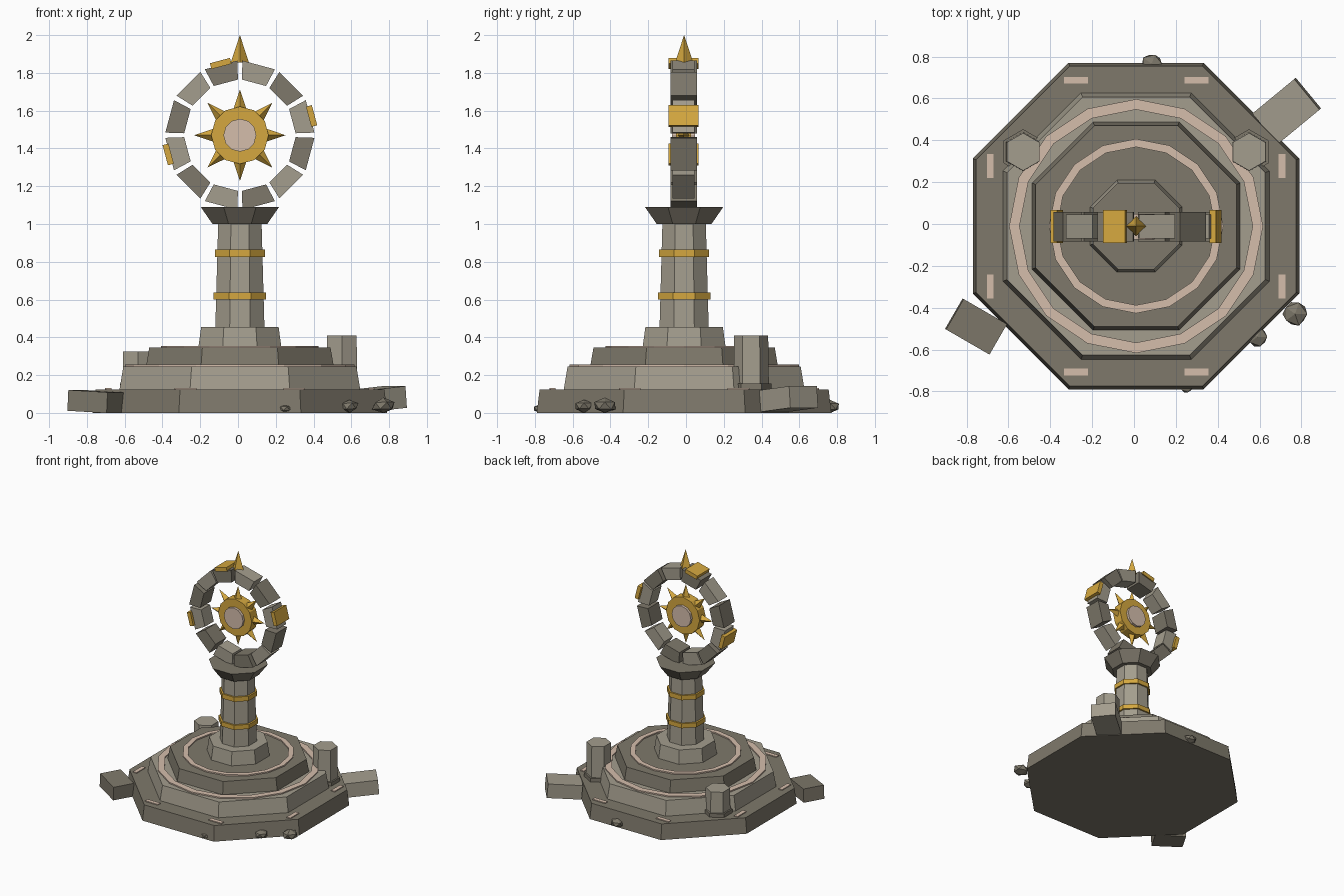
import bpy, bmesh, math, random
from mathutils import Matrix, Vector

if "Cube" in bpy.data.objects:
    bpy.data.objects.remove(bpy.data.objects["Cube"])
random.seed(4)
CENTRE = Vector((0.01, -0.01, 0))
HUB_Z = 1.47
EIGHTH = math.pi / 8


def material(name, rgb):
    m = bpy.data.materials.new(name)
    m.use_nodes = True
    m.diffuse_color = (*rgb, 1)
    m.node_tree.nodes["Principled BSDF"].inputs["Base Color"].default_value = (*rgb, 1)
    return m


DARK = material("dark_stone", (0.21, 0.19, 0.147))
LIGHT = material("light_stone", (0.37, 0.34, 0.27))
GOLD = material("gold", (0.66, 0.39, 0.05))
PALE = material("pale_inlay", (0.66, 0.51, 0.41))


def finish(name, bm, mat, matrix=Matrix(), offset=CENTRE):
    bmesh.ops.remove_doubles(bm, verts=bm.verts, dist=1e-5)
    bm.transform(Matrix.Translation(offset) @ matrix)
    bmesh.ops.recalc_face_normals(bm, faces=bm.faces)
    mesh = bpy.data.meshes.new(name)
    bm.to_mesh(mesh)
    bm.free()
    mesh.materials.append(mat)
    obj = bpy.data.objects.new(name, mesh)
    bpy.context.collection.objects.link(obj)
    return obj


def frustum(name, sides, r1, r2, z1, z2, mat, matrix=Matrix()):
    """Tapered prism from z1 to z2 with a corner on the y axis."""
    bm = bmesh.new()
    bmesh.ops.create_cone(bm, cap_ends=True, segments=sides, radius1=r1, radius2=r2,
                          depth=z2 - z1, matrix=Matrix.Translation((0, 0, (z1 + z2) / 2)))
    return finish(name, bm, mat, matrix)


def octagon(name, a1, a2, z1, z2, mat):
    """Octagonal frustum sized by flat-to-centre distance."""
    k = 1 / math.cos(EIGHTH)
    return frustum(name, 8, a1 * k, a2 * k, z1, z2, mat, Matrix.Rotation(EIGHTH, 4, "Z"))


def box(name, size, mat, matrix, offset=CENTRE):
    bm = bmesh.new()
    bmesh.ops.create_cube(bm, size=1, matrix=Matrix.Diagonal((*size, 1)))
    return finish(name, bm, mat, matrix, offset)


def annulus(name, inner, outer, z1, z2, sides, mat):
    bm = bmesh.new()
    loops = []
    for r, z in ((inner, z1), (outer, z1), (outer, z2), (inner, z2)):
        loops.append([bm.verts.new((r * math.sin(math.tau * i / sides),
                                    r * math.cos(math.tau * i / sides), z))
                      for i in range(sides)])
    for j in range(4):
        a, b = loops[j], loops[(j + 1) % 4]
        for i in range(sides):
            n = (i + 1) % sides
            bm.faces.new((a[i], a[n], b[n], b[i]))
    return finish(name, bm, mat)


# Stepped platform
octagon("lower_step", 0.78, 0.765, 0, 0.125, DARK)
octagon("middle_step", 0.637, 0.617, 0.125, 0.245, LIGHT)
octagon("upper_step", 0.497, 0.48, 0.245, 0.345, DARK)
annulus("middle_inlay_ring", 0.557, 0.607, 0.24, 0.255, 16, PALE)
annulus("upper_inlay_ring", 0.378, 0.417, 0.34, 0.355, 16, PALE)

# Inlay slots on the lower step
for q in range(4):
    turn = Matrix.Rotation(q * math.pi / 2, 4, "Z")
    for side in (-1, 1):
        box(f"inlay_slot_{q}_{side}", (0.115, 0.033, 0.009), PALE,
            turn @ Matrix.Translation((side * 0.288, 0.697, 0.1275)))

# Column
octagon("column_foot", 0.22, 0.205, 0.345, 0.455, LIGHT)
octagon("column_shaft", 0.13, 0.115, 0.455, 1.0, LIGHT)
octagon("lower_band", 0.139, 0.139, 0.6, 0.637, GOLD)
octagon("upper_band", 0.132, 0.132, 0.826, 0.864, GOLD)
octagon("column_capital", 0.145, 0.207, 1.0, 1.09, DARK)

# Broken stone wheel: alternating wedge blocks
HUB = Matrix.Translation((0, -0.003, HUB_Z))
for k in range(12):
    mid = math.radians(15 + 30 * k)
    half = math.radians(13)
    depth = 0.115 if k % 2 == 0 else 0.14
    bm = bmesh.new()
    ring = []
    for r, a in ((0.295, -half), (0.395, -half), (0.395, half), (0.295, half)):
        ring.append(bm.verts.new((r * math.cos(mid + a), -depth / 2, r * math.sin(mid + a))))
    face = bm.faces.new(ring)
    ext = bmesh.ops.extrude_face_region(bm, geom=[face])
    bmesh.ops.translate(bm, vec=(0, depth, 0),
                        verts=[v for v in ext["geom"] if isinstance(v, bmesh.types.BMVert)])
    finish(f"wheel_block_{k}", bm, LIGHT if k % 2 == 0 else DARK, HUB)

# Gold clasps on the wheel rim
for deg in (15, 105, 195):
    box(f"wheel_clasp_{deg}", (0.032, 0.158, 0.11), GOLD,
        HUB @ Matrix.Rotation(-math.radians(deg), 4, "Y") @ Matrix.Translation((0.393, 0, 0)))

# Finial
frustum("top_spike", 4, 0.048, 0, 1.855, 2.0, GOLD)

# Sun emblem
FACE = HUB @ Matrix.Rotation(math.pi / 2, 4, "X")
frustum("sun_disc", 12, 0.152, 0.152, -0.04, 0.04, GOLD, FACE)
frustum("sun_hub", 12, 0.087, 0.087, -0.06, 0.06, PALE, FACE)
for k in range(8):
    frustum(f"sun_ray_{k}", 4, 0.036, 0, 0.135, 0.242, GOLD,
            HUB @ Matrix.Rotation(k * math.pi / 4, 4, "Y"))

# Hexagonal posts at the back, of unequal height
for name, side, top in (("left_post", 1, 0.41), ("right_post", -1, 0.325)):
    place = Matrix.Translation((side * 0.54, 0.355, 0))
    frustum(name + "_plinth", 6, 0.108, 0.108, 0.12, 0.155, DARK, place)
    frustum(name, 6, 0.094, 0.09, 0.125, top, LIGHT, place)

# Fallen blocks
ORIGIN = Vector((0, 0, 0))
box("back_fallen_block", (0.26, 0.19, 0.115), LIGHT,
    Matrix.Translation((0.73, 0.54, 0.073)) @ Matrix.Rotation(math.radians(39.5), 4, "Z")
    @ Matrix.Rotation(math.radians(-5), 4, "Y"), ORIGIN)
box("front_fallen_block", (0.24, 0.168, 0.11), DARK,
    Matrix.Translation((-0.755, -0.49, 0.06)) @ Matrix.Rotation(math.radians(-30), 4, "Z")
    @ Matrix.Rotation(math.radians(3), 4, "Y"), ORIGIN)

# Rubble
for i, (x, y, r) in enumerate(((0.085, 0.765, 0.055), (0.77, -0.43, 0.063),
                               (0.59, -0.54, 0.053), (0.25, -0.775, 0.034))):
    bm = bmesh.new()
    bmesh.ops.create_icosphere(bm, subdivisions=1, radius=r)
    for v in bm.verts:
        v.co *= random.uniform(0.9, 1.08)
        v.co.z *= 0.65
    low = min(v.co.z for v in bm.verts)
    finish(f"rubble_{i}", bm, DARK, Matrix.Translation((x, y, -low)), ORIGIN)
